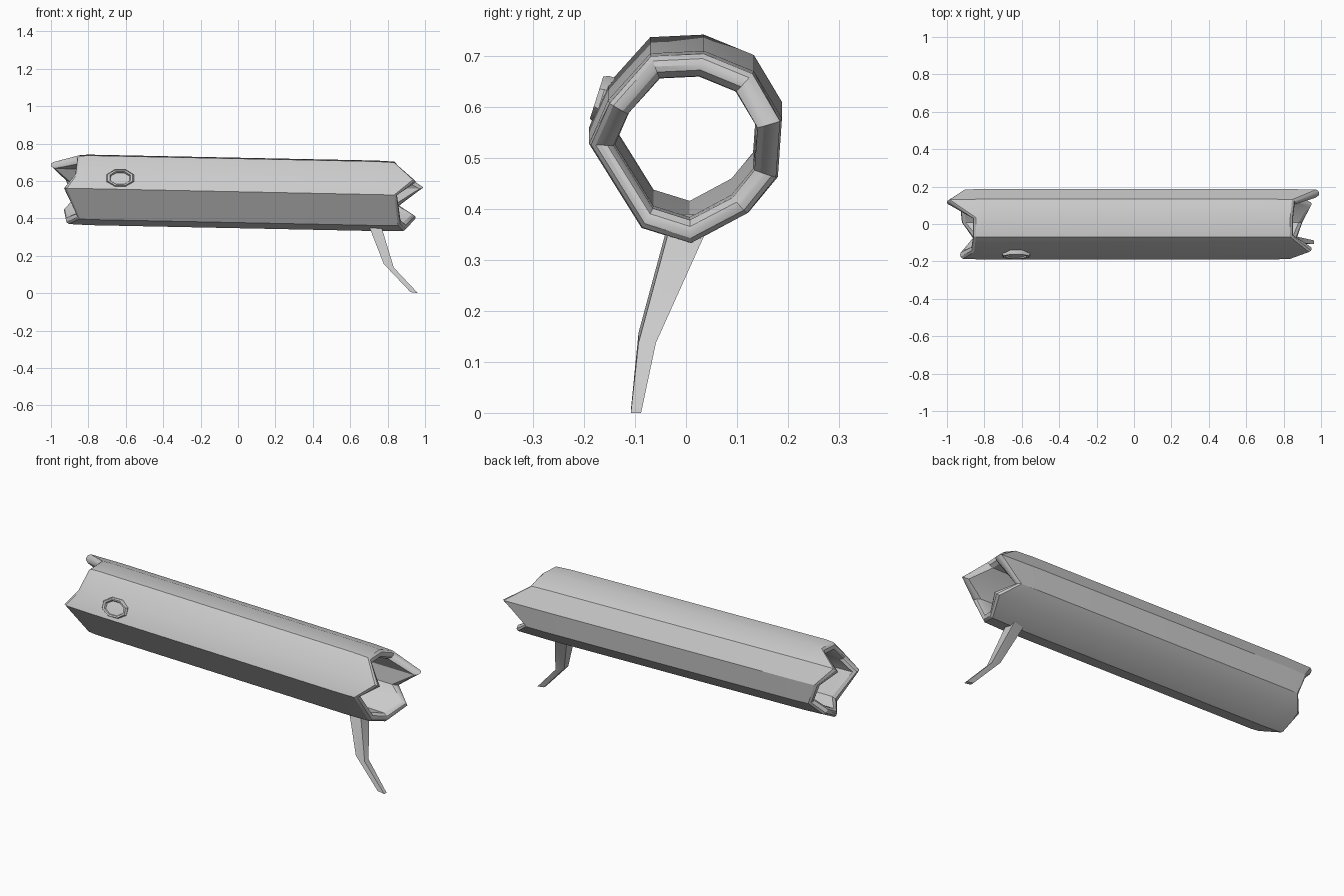
import bpy, bmesh, math
from mathutils import Vector

cube = bpy.data.objects.get("Cube")
if cube:
    bpy.data.objects.remove(cube, do_unlink=True)

bark = bpy.data.materials.new("grey bark")
bark.use_nodes = True
grey = (0.6, 0.6, 0.6, 1)
bark.diffuse_color = grey
bark.node_tree.nodes["Principled BSDF"].inputs["Base Color"].default_value = grey


def build(name, rings, loop=False, caps=False):
    """Skin a list of point rings into one mesh object."""
    bm = bmesh.new()
    rows = [[bm.verts.new(p) for p in ring] for ring in rings]
    n = len(rows[0])
    pairs = list(zip(rows, rows[1:]))
    if loop:
        pairs.append((rows[-1], rows[0]))
    for a, b in pairs:
        for i in range(n):
            j = (i + 1) % n
            bm.faces.new((a[i], a[j], b[j], b[i]))
    if caps:
        bm.faces.new(rows[0])
        bm.faces.new(rows[-1])
    bmesh.ops.recalc_face_normals(bm, faces=bm.faces)
    mesh = bpy.data.meshes.new(name)
    bm.to_mesh(mesh)
    bm.free()
    mesh.materials.append(bark)
    obj = bpy.data.objects.new(name, mesh)
    bpy.context.collection.objects.link(obj)
    bpy.ops.object.select_all(action='DESELECT')
    obj.select_set(True)
    bpy.context.view_layer.objects.active = obj
    bpy.ops.object.shade_smooth_by_angle(angle=math.radians(30))
    return obj


# Hollow trunk: ten-sided section (y, z) and a jagged length for each corner
CENTRE = 0.52
section = [(-0.19, 0.525), (-0.153, 0.61), (-0.07, 0.702), (0.035, 0.707),
           (0.133, 0.667), (0.188, 0.575), (0.18, 0.46), (0.122, 0.39),
           (0.01, 0.33), (-0.087, 0.36)]
right_end = [-0.93, -0.87, -0.86, -0.86, -1.0, -0.92, -0.88, -0.93, -0.92, -0.86]
left_end = [0.85, 0.95, 0.85, 0.85, 0.86, 0.99, 0.86, 0.95, 0.9, 0.87]


def trunk_ring(xs, scale):
    return [(x, y * scale, CENTRE + (z - CENTRE) * scale + 0.0206 * (0.85 - x))
            for x, (y, z) in zip(xs, section)]


# Each end runs outside, over a rounded rim, then back inside
rim = [(0.015, 0.98), (0.003, 0.93), (0, 0.87), (0.003, 0.81), (0.02, 0.745)]
profile = [trunk_ring([-0.8] * 10, 1), trunk_ring([0.74] * 10, 1)]
profile += [trunk_ring([x - back for x in left_end], s) for back, s in rim]
profile += [trunk_ring([0.74] * 10, 0.73), trunk_ring([-0.8] * 10, 0.73)]
profile += [trunk_ring([x + back for x in right_end], s) for back, s in reversed(rim)]
build("hollow_trunk", profile, loop=True)

# Knot: raised eight-sided ring with a shallow pit, lying on the sloped front
centre = Vector((-0.63, -0.158, 0.612))
along = Vector((1, 0, 0))
up = Vector((0, 0.3, 0.95)).normalized()
out = Vector((0, -0.95, 0.3)).normalized()


def knot_ring(size, height):
    ring = []
    for i in range(8):
        a = math.tau * (i + 0.5) / 8
        ring.append(centre + along * (0.08 * size * math.cos(a))
                    + up * (0.052 * size * math.sin(a)) + out * height)
    return ring


build("knot", [knot_ring(1.0, -0.03), knot_ring(1.0, 0.008), knot_ring(0.9, 0.018),
               knot_ring(0.75, 0.016), knot_ring(0.66, 0.004)], caps=True)

# Broken branch: square, tapering and bent, reaching down to the ground
branch = []
for x, y, z, rx, ry in [(0.725, 0.008, 0.38, 0.037, 0.038), (0.806, -0.076, 0.147, 0.027, 0.017),
                        (0.942, -0.098, 0.003, 0.02, 0.01)]:
    tilt = 0.003 if z < 0.1 else 0.01
    branch.append([(x + sx * rx, y + sy * ry, z - sx * tilt)
                   for sx, sy in ((-1, -1), (1, -1), (1, 1), (-1, 1))])
build("branch", branch, caps=True)
